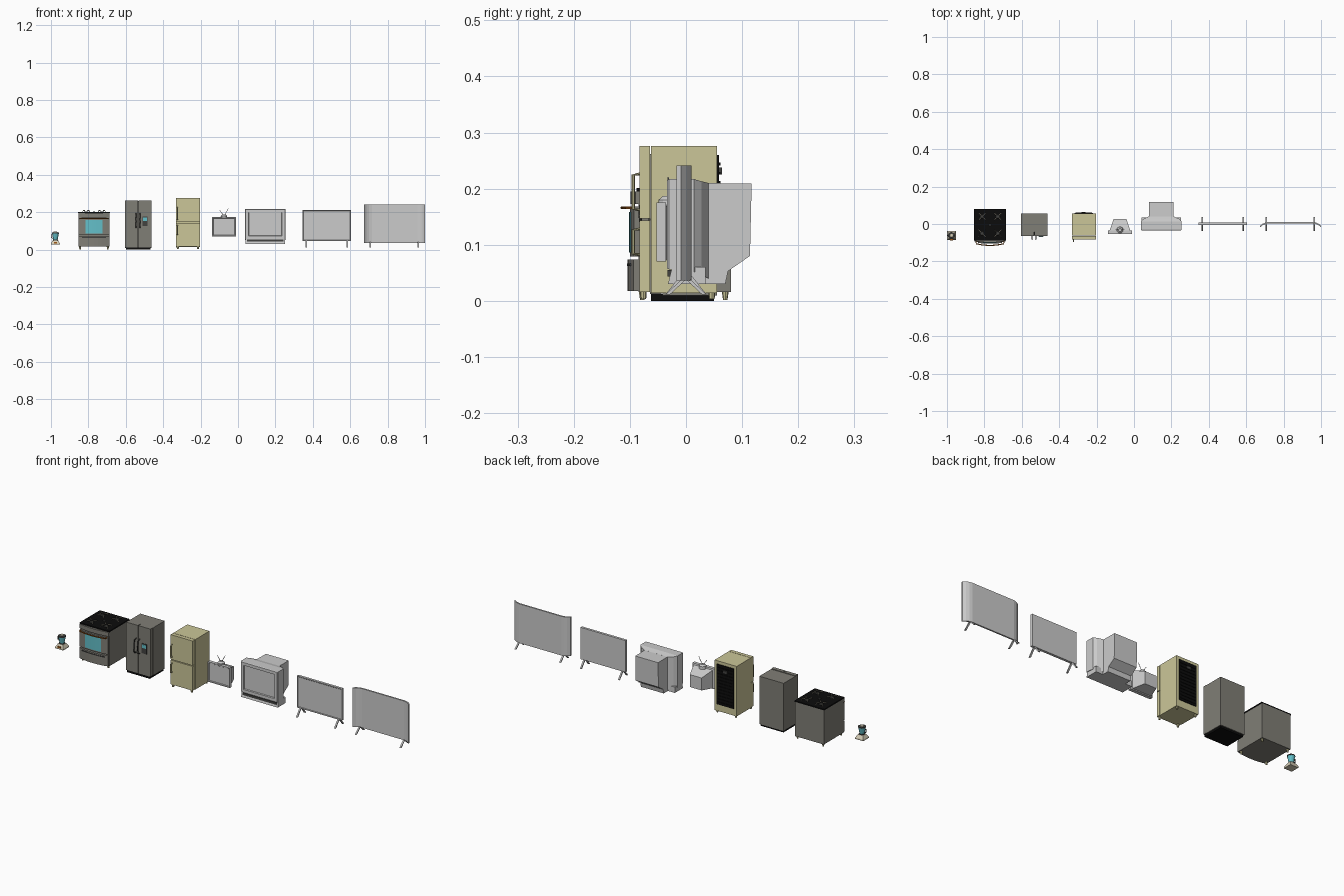
import bpy, bmesh, math
from mathutils import Vector

if "Cube" in bpy.data.objects:
    bpy.data.objects.remove(bpy.data.objects["Cube"])


def material(name, rgb):
    m = bpy.data.materials.new(name)
    m.diffuse_color = [((c / 255 + 0.055) / 1.055) ** 2.4 for c in rgb] + [1]
    m.use_nodes = True
    m.node_tree.nodes["Principled BSDF"].inputs["Base Color"].default_value = m.diffuse_color
    return m


GREY = material("steel_grey", (128, 126, 118))
DARK = material("dark_grey", (66, 66, 64))
BLACK = material("black", (12, 12, 12))
TAN = material("tan", (203, 198, 152))
TEAL = material("teal_glass", (100, 192, 202))
BROWN = material("brown", (160, 88, 22))
LIGHT = material("light_grey", (203, 203, 203))
CREAM = material("cream", (216, 208, 185))


def make(name, verts, faces, mat):
    me = bpy.data.meshes.new(name)
    me.from_pydata(verts, [], faces)
    bm = bmesh.new()
    bm.from_mesh(me)
    bmesh.ops.recalc_face_normals(bm, faces=bm.faces)
    bm.to_mesh(me)
    bm.free()
    me.materials.append(mat)
    ob = bpy.data.objects.new(name, me)
    bpy.context.collection.objects.link(ob)
    return ob


def loft(name, rings, mat):
    """Skin a list of equal-length point rings and cap the ends."""
    n = len(rings[0])
    verts = [p for r in rings for p in r]
    faces = [(k * n + i, k * n + (i + 1) % n, (k + 1) * n + (i + 1) % n, (k + 1) * n + i)
             for k in range(len(rings) - 1) for i in range(n)]
    faces += [tuple(range(n)), tuple(range(len(verts) - n, len(verts)))]
    return make(name, verts, faces, mat)


def rect_y(y, x0, x1, z0, z1):
    return [(x0, y, z0), (x1, y, z0), (x1, y, z1), (x0, y, z1)]


def box(name, x0, x1, y0, y1, z0, z1, mat):
    return loft(name, [rect_y(y0, x0, x1, z0, z1), rect_y(y1, x0, x1, z0, z1)], mat)


def prism_x(name, x0, x1, yz, mat):
    return loft(name, [[(x, y, z) for y, z in yz] for x in (x0, x1)], mat)


def turned(name, x, y, profile, mat, n=12, rot=0.0):
    """Upright turned part from (radius, z) pairs."""
    return loft(name, [[(x + r * math.cos(rot + 2 * math.pi * i / n),
                         y + r * math.sin(rot + 2 * math.pi * i / n), z) for i in range(n)]
                       for r, z in profile], mat)


def rod(name, pts, r, mat, n=6):
    """Tube following a path of points."""
    pts = [Vector(p) for p in pts]
    rings = []
    for i, p in enumerate(pts):
        d = (pts[min(i + 1, len(pts) - 1)] - pts[max(i - 1, 0)]).normalized()
        u = d.cross(Vector((0, 0, 1)) if abs(d.z) < 0.9 else Vector((1, 0, 0))).normalized()
        v = d.cross(u)
        rings.append([p + r * (math.cos(2 * math.pi * k / n) * u + math.sin(2 * math.pi * k / n) * v)
                      for k in range(n)])
    return loft(name, rings, mat)


def recess(ob, thickness, depth):
    """Sink a screen into the frontmost face."""
    bm = bmesh.new()
    bm.from_mesh(ob.data)
    f = min(bm.faces, key=lambda f: f.calc_center_median().y)
    bmesh.ops.inset_region(bm, faces=[f], thickness=thickness)
    bmesh.ops.inset_region(bm, faces=[f], thickness=0.003)
    bmesh.ops.translate(bm, verts=f.verts, vec=(0, depth, 0))
    bm.to_mesh(ob.data)
    bm.free()


# --- Kitchen blender
bx, by = -0.976, -0.062
turned("blender_base", bx, by, [(0.033, 0.027), (0.033, 0.034), (0.02, 0.05)], CREAM, 4, math.pi / 4)
box("blender_switch", bx - 0.009, bx + 0.009, by - 0.025, by - 0.018, 0.034, 0.041, BROWN)
turned("blender_collar", bx, by, [(0.014, 0.05), (0.014, 0.054)], DARK)
turned("blender_jar", bx, by, [(0.012, 0.054), (0.018, 0.086)], TEAL)
turned("blender_lid", bx, by, [(0.019, 0.086), (0.019, 0.091), (0.016, 0.092)], DARK)
turned("blender_cap", bx, by, [(0.010, 0.092), (0.009, 0.096)], CREAM)
rod("blender_handle", [(bx - 0.015, by, 0.083), (bx - 0.022, by, 0.081),
                       (bx - 0.022, by, 0.064), (bx - 0.013, by, 0.06)], 0.0025, DARK)

# --- Stove
sx, half = -0.77, 0.084
box("stove_body", sx - half, sx + half, -0.085, 0.08, 0.016, 0.195, GREY)
box("stove_cooktop", sx - half - 0.002, sx + half + 0.002, -0.088, 0.08, 0.195, 0.201, BLACK)


def bowed(name, w, z0, z1, y_edge, y_mid, mat):
    """Front panel that swells towards the middle."""
    ts = [i / 4 - 1 for i in range(9)]
    outline = [(sx + t * w, y_mid + (y_edge - y_mid) * t * t) for t in ts]
    outline += [(sx + w, -0.085), (sx - w, -0.085)]
    return loft(name, [[(x, y, z) for x, y in outline] for z in (z0, z1)], mat)


bowed("stove_drawer", 0.082, 0.018, 0.074, -0.094, -0.104, GREY)
bowed("stove_door", 0.082, 0.079, 0.168, -0.093, -0.100, GREY)
bowed("stove_control_panel", 0.084, 0.173, 0.195, -0.090, -0.099, GREY)
bowed("stove_window", 0.046, 0.086, 0.158, -0.0995, -0.1015, TEAL)
bowed("stove_drawer_grip", 0.065, 0.062, 0.067, -0.101, -0.1055, DARK)
rod("stove_handle", [(sx - 0.074, -0.092, 0.166)] +
    [(sx + t * 0.074, -0.1145 + 0.009 * t * t, 0.166) for t in (-1, -0.6, -0.2, 0.2, 0.6, 1)] +
    [(sx + 0.074, -0.092, 0.166)], 0.003, BROWN)
for i in (-1, 1):
    for y in (-0.078, 0.07):
        turned("stove_foot", sx + i * 0.074, y, [(0.004, 0.002), (0.006, 0.016)], TAN, 8)
# burners with four-armed grates
for x, y, s in [(sx - 0.042, 0.04, 1), (sx + 0.042, 0.04, 1), (sx - 0.042, -0.05, 1),
                (sx + 0.042, -0.05, 1), (sx, -0.005, 0.6)]:
    turned("burner", x, y, [(0.011 * s, 0.201), (0.009 * s, 0.205)], DARK)
    if s == 1:
        for k in range(4):
            a = math.pi / 4 + k * math.pi / 2
            c, d = math.cos(a), math.sin(a)
            rod("burner_grate", [(x + c * 0.026, y + d * 0.026, 0.202), (x + c * 0.023, y + d * 0.023, 0.209),
                                 (x + c * 0.009, y + d * 0.009, 0.209)], 0.0018, CREAM, 4)

# --- Steel two-door fridge
box("fridge_base", -0.600, -0.467, -0.062, 0.05, 0.0, 0.012, BLACK)
box("fridge_body", -0.604, -0.463, -0.042, 0.055, 0.010, 0.260, GREY)
for name, x0, x1, hx in (("left", -0.604, -0.535, -0.545), ("right", -0.532, -0.463, -0.524)):
    box("fridge_%s_door" % name, x0, x1, -0.064, -0.044, 0.012, 0.262, GREY)
    rod("fridge_%s_handle" % name, [(hx, -0.063, 0.193), (hx, -0.079, 0.188), (hx, -0.082, 0.155),
                                    (hx, -0.079, 0.124), (hx, -0.063, 0.119)], 0.003, DARK)
box("dispenser_plate", -0.511, -0.483, -0.067, -0.063, 0.125, 0.176, DARK)
box("dispenser_panel", -0.508, -0.486, -0.069, -0.066, 0.154, 0.172, TEAL)

# --- Tan fridge
tx0, tx1 = -0.332, -0.204
box("tan_fridge_body", tx0, tx1, -0.062, 0.055, 0.014, 0.276, TAN)
for name, z0, z1, h0, h1 in (("lower", 0.016, 0.143, 0.082, 0.128), ("upper", 0.147, 0.276, 0.162, 0.226)):
    box("tan_fridge_%s_door" % name, tx0, tx1, -0.083, -0.064, z0, z1, TAN)
    rod("tan_fridge_%s_handle" % name, [(tx0 + 0.008, -0.082, h0), (tx0 + 0.008, -0.094, h0 + 0.002),
                                        (tx0 + 0.008, -0.094, h1 - 0.002), (tx0 + 0.008, -0.082, h1)],
        0.0035, TAN)
box("tan_fridge_back_panel", tx0 + 0.015, tx1 - 0.015, 0.054, 0.059, 0.05, 0.26, BLACK)
for i in range(12):
    z = 0.06 + i * 0.0165
    box("tan_fridge_coil", tx0 + 0.02, tx1 - 0.02, 0.058, 0.0615, z, z + 0.005, BLACK)
box("tan_fridge_back_box", tx0 + 0.05, tx1 - 0.055, 0.055, 0.064, 0.225, 0.238, DARK)
for x in (tx0 + 0.01, tx1 - 0.01):
    for y in (-0.076, 0.046):
        turned("tan_fridge_foot", x, y, [(0.005, 0.003), (0.006, 0.016)], TAN, 8)

# --- Small television with antenna
c = -0.075
tv = loft("small_tv", [rect_y(-0.053, c - 0.064, c + 0.064, 0.07, 0.175),
                       rect_y(-0.036, c - 0.064, c + 0.064, 0.07, 0.175),
                       rect_y(-0.034, c - 0.055, c + 0.055, 0.074, 0.168),
                       rect_y(0.027, c - 0.034, c + 0.034, 0.08, 0.145)], LIGHT)
recess(tv, 0.008, 0.003)
turned("antenna_base", c, -0.032, [(0.018, 0.166), (0.017, 0.18), (0.009, 0.187)], LIGHT)
for s, z in ((-1, 0.212), (1, 0.22)):
    rod("antenna_rod", [(c + s * 0.003, -0.032, 0.184), (c + s * 0.023, -0.032, z)], 0.0014, LIGHT)

# --- Large tube television
c = 0.146
tv = loft("tube_tv_front", [rect_y(y, c - w, c + w, z0, z1) for y, w, z0, z1 in
                            ((-0.034, 0.105, 0.058, 0.215), (-0.030, 0.108, 0.056, 0.217),
                             (0.014, 0.108, 0.052, 0.217), (0.028, 0.094, 0.046, 0.213),
                             (0.040, 0.068, 0.04, 0.210))], LIGHT)
recess(tv, 0.022, 0.006)
prism_x("tube_tv_back", c - 0.066, c + 0.066, [(0.03, 0.03), (0.07, 0.03), (0.075, 0.053), (0.114, 0.08),
                                               (0.117, 0.209), (0.03, 0.210)], LIGHT)
prism_x("tube_tv_base", c - 0.106, c + 0.106, [(-0.032, 0.03), (0.035, 0.03), (0.035, 0.06), (-0.025, 0.06)], LIGHT)
box("tube_tv_control_strip", c - 0.098, c + 0.098, -0.033, -0.026, 0.043, 0.055, DARK)


# --- Flat and curved televisions on forked legs
def forked_leg(x, z_top):
    for s in (-1, 1):
        prism_x("tv_leg", x - 0.004, x + 0.004, [(-s * 0.002, z_top), (s * 0.006, z_top),
                                                 (s * 0.037, 0.011), (s * 0.029, 0.011)], LIGHT)


tv = box("flat_tv", 0.345, 0.605, -0.005, 0.008, 0.046, 0.212, LIGHT)
recess(tv, 0.005, 0.002)
for x in (0.365, 0.585):
    forked_leg(x, 0.05)

c = 0.8375
curve = [(-0.1625, -0.017), (-0.150, -0.007), (-0.137, -0.001), (-0.122, 0.002),
         (0.122, 0.002), (0.137, -0.001), (0.150, -0.007), (0.1625, -0.017)]
loft("curved_tv", [[(c + x, y, 0.036), (c + x, y + 0.008, 0.036),
                    (c + x, y + 0.008, 0.241), (c + x, y, 0.241)] for x, y in curve], LIGHT)
for x in (0.706, 0.964):
    forked_leg(x, 0.04)
